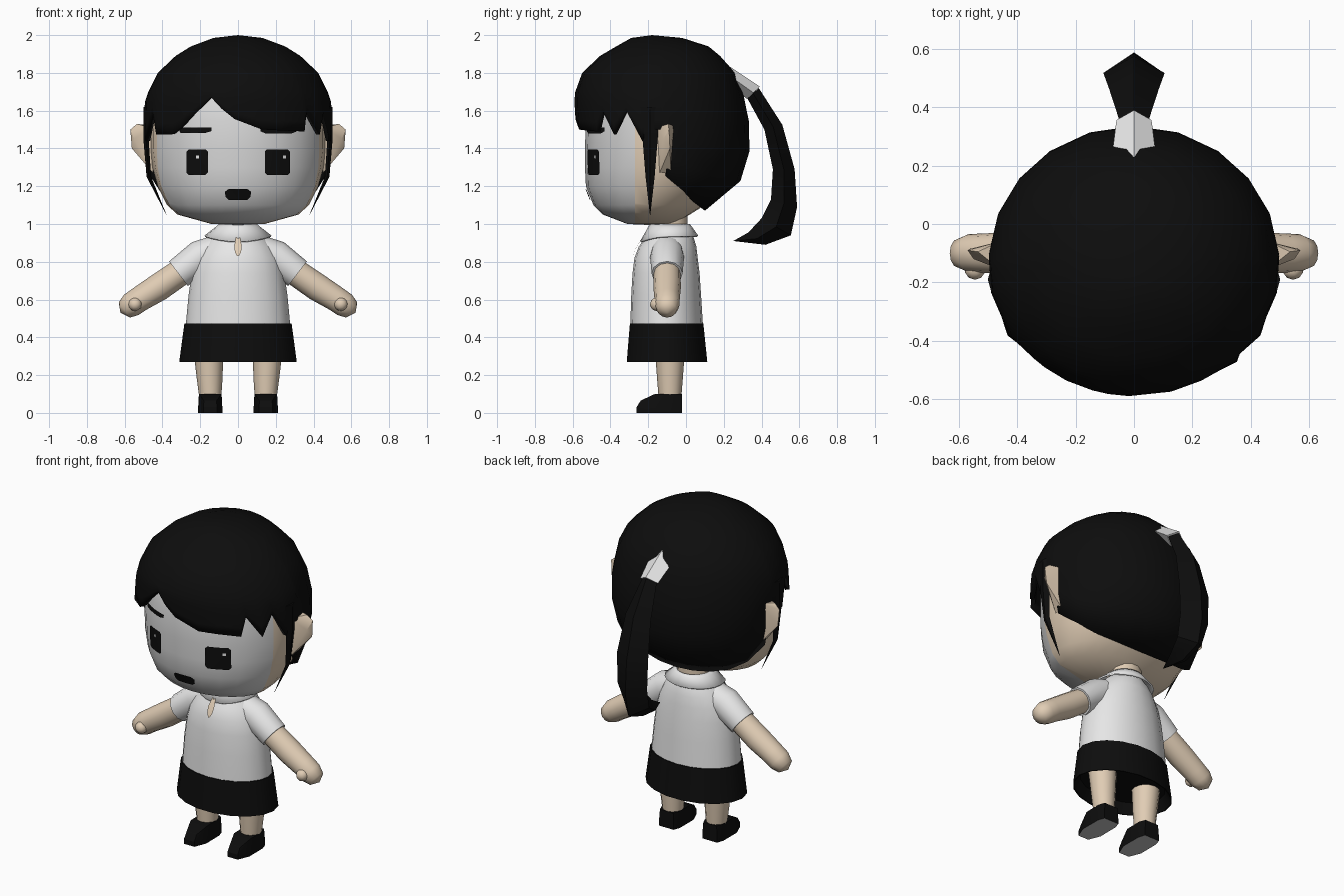
import bpy, bmesh, math
from math import sin, cos, radians, pi
from mathutils import Vector

if "Cube" in bpy.data.objects:
    bpy.data.objects.remove(bpy.data.objects["Cube"])


def material(name, rgb):
    m = bpy.data.materials.new(name)
    m.diffuse_color = (*rgb, 1)
    m.use_nodes = True
    m.node_tree.nodes["Principled BSDF"].inputs["Base Color"].default_value = m.diffuse_color
    return m


BLACK = material("black", (0.004, 0.004, 0.004))
SKIN = material("skin", (0.75, 0.61, 0.46))
FACE = material("pale face", (0.67, 0.67, 0.67))
WHITE = material("white cloth", (0.8, 0.8, 0.8))
SOLE = material("grey sole", (0.55, 0.55, 0.55))


def finish(name, bm, mats, angle=40, recalc=True):
    if recalc:
        bmesh.ops.remove_doubles(bm, verts=bm.verts, dist=1e-5)
        bmesh.ops.recalc_face_normals(bm, faces=bm.faces)
    me = bpy.data.meshes.new(name)
    bm.to_mesh(me)
    bm.free()
    ob = bpy.data.objects.new(name, me)
    bpy.context.collection.objects.link(ob)
    for m in mats:
        me.materials.append(m)
    bpy.ops.object.select_all(action='DESELECT')
    ob.select_set(True)
    bpy.context.view_layer.objects.active = ob
    if angle:
        bpy.ops.object.shade_smooth_by_angle(angle=radians(angle))
    return ob


def loft(rings, closed=True, caps=True):
    bm = bmesh.new()
    vs = [[bm.verts.new(p) for p in r] for r in rings]
    n = len(rings[0])
    for a, b in zip(vs, vs[1:]):
        for i in range(n if closed else n - 1):
            j = (i + 1) % n
            bm.faces.new((a[i], a[j], b[j], b[i]))
    if caps:
        bm.faces.new(vs[0][::-1])
        bm.faces.new(vs[-1])
    return bm


def hull(points):
    bm = bmesh.new()
    for p in points:
        bm.verts.new(p)
    bmesh.ops.convex_hull(bm, input=bm.verts)
    return bm


# Profiles: height, half width, front y, back y
HEAD = [(0.995, 0, -0.2, -0.2), (1.0, .14, -.31, -.06), (1.05, .32, -.44, .02), (1.1, .375, -.49, .1),
        (1.2, .425, -.53, .2), (1.3, .453, -.535, .25), (1.4, .465, -.535, .29), (1.55, .465, -.53, .3),
        (1.7, .44, -.48, .25), (1.82, .34, -.36, .12), (1.9, 0, -.12, -.12)]
HAIR = [(1.05, .35, -.45, .06), (1.07, .36, -.46, .1), (1.15, .43, -.52, .23), (1.23, .458, -.545, .29),
        (1.365, .488, -.565, .335), (1.47, .497, -.58, .34), (1.63, .497, -.59, .325), (1.69, .48, -.59, .305),
        (1.8, .425, -.55, .26), (1.89, .33, -.455, .18), (1.94, .25, -.37, .12), (1.985, .13, -.29, -.02),
        (2.0, 0, -.18, -.18)]
SHIRT = [(.46, .277, -.295, .09), (.62, .262, -.29, .08), (.74, .245, -.283, .072), (.82, .225, -.273, .062),
         (.88, .19, -.25, .055), (.93, .15, -.215, .04), (.98, .1, -.185, .015)]
SKIRT = [(.33, .27, -.28, .08), (.27, .305, -.31, .11), (.27, .311, -.317, .116), (.472, .284, -.3, .095),
         (.472, .25, -.26, .06)]


def row_at(table, z):
    for a, b in zip(table, table[1:]):
        if a[0] <= z <= b[0]:
            t = (z - a[0]) / (b[0] - a[0])
            return [p + (q - p) * t for p, q in zip(a, b)]
    return table[-1] if z > table[-1][0] else table[0]


def on_row(row, ang, out=0.0):
    z, w, f, b = row
    return Vector(((w + out) * cos(ang), (f + b) / 2 + ((b - f) / 2 + out) * sin(ang), z))


def rings(table, n):
    return [[on_row(r, 2 * pi * i / n) for i in range(n)] for r in table]


def patch(name, rows, mat, table=HEAD, lift=0.006, cols=5):
    # thin plate laid on the front of a profile; rows are z, x0, x1 from low to high
    grid = []
    for z, x0, x1 in rows:
        _, w, f, b = row_at(table, z)
        xs = [x0 + (x1 - x0) * i / (cols - 1) for i in range(cols)]
        grid.append([(x, (f + b) / 2 - (b - f) / 2 * math.sqrt(1 - (x / w) ** 2) - lift, z) for x in xs])
    return finish(name, loft(grid, False, False), [mat], 40, False)


# Head with pale front
bm = loft(rings(HEAD, 24), caps=False)
bmesh.ops.bisect_plane(bm, geom=bm.verts[:] + bm.edges[:] + bm.faces[:], plane_co=(0, -.27, 0), plane_no=(0, 1, 0))
for f in bm.faces:
    f.material_index = 1 if f.calc_center_median().y < -.27 else 0
finish("head", bm, [SKIN, FACE], 60)

# Face features
for x0, x1, spark, side in ((-.272, -.16, -.215, "left"), (.142, .275, .245, "right")):
    patch(side + "_eye", [(1.26, x0 + .012, x1 - .012), (1.272, x0, x1), (1.383, x0, x1),
                          (1.395, x0 + .012, x1 - .012)], BLACK)
    patch(side + "_eye_glint", [(1.347, spark - .008, spark + .008), (1.363, spark - .008, spark + .008)],
          WHITE, lift=.0095, cols=2)
patch("left_brow", [(1.483, -.305, -.17), (1.492, -.31, -.14), (1.51, -.3, -.14)], BLACK)
patch("right_brow", [(1.478, .15, .28), (1.49, .12, .31), (1.51, .12, .31)], BLACK)
patch("mouth", [(1.128, -.05, .05), (1.143, -.065, .065), (1.17, -.07, .07), (1.185, -.05, .05)], BLACK, lift=.008)

# Hair cap: angle, lower edge height, outward flare
fringe = [(-135, 1.475, 0), (-128, 1.51, 0), (-118, 1.585, 0), (-107, 1.67, 0), (-100, 1.61, 0), (-92, 1.555, 0),
          (-75, 1.5, 0), (-62, 1.495, 0), (-47, 1.49, .02), (-43, 1.6, 0)]
side = [(-33, 1.475, .02), (-24, 1.6, 0), (-14, 1.44, .01), (-9, 1.5, 0), (0, 1.5, 0), (3, 1.25, 0), (20, 1.17, 0),
        (37, 1.115, 0), (54, 1.09, 0), (72, 1.075, 0)]
columns = fringe + side + [(90, 1.07, 0)] + [(180 - a, z, o) for a, z, o in reversed(side)]
levels = [2.0, 1.985, 1.94, 1.89, 1.8, 1.7]
shell = []
for k in range(10):
    ring = []
    for a, low, out in columns:
        t = max(0, k - 5) / 4
        z = levels[k] if k < 6 else 1.7 + (low - 1.7) * t
        ring.append(on_row(row_at(HAIR, z), radians(a), out * t))
    shell.append(ring)
hair = finish("hair_cap", loft(shell, caps=False), [BLACK], 40)
mod = hair.modifiers.new("thickness", 'SOLIDIFY')
mod.thickness = .025
mod.offset = -1


def diamonds(sections):
    # four-sided rings from outer (y, z), inner (y, z) and half width
    out = []
    for oy, oz, iy, iz, w in sections:
        my, mz = (oy + iy) / 2, (oz + iz) / 2
        out.append([(0, oy, oz), (w, my, mz), (0, iy, iz), (-w, my, mz)])
    return out


# Ponytail and its band
finish("ponytail", loft(diamonds([(.385, 1.72, .325, 1.665, .05), (.51, 1.525, .415, 1.5, .085),
                                  (.575, 1.29, .46, 1.29, .105), (.588, 1.09, .45, 1.13, .1),
                                  (.555, .94, .4, 1.03, .085), (.42, .89, .33, .955, .055),
                                  (.25, .91, .25, .91, 0)])), [BLACK], 30)
finish("hair_band", loft(diamonds([(.23, 1.835, .25, 1.72, .075), (.39, 1.728, .323, 1.662, .06)])), [WHITE], 0)

# Torso
finish("shirt", loft(rings(SHIRT, 20)), [WHITE], 60)
finish("skirt", loft(rings(SKIRT, 18)), [BLACK], 40)
finish("neck", loft(rings([(.93, .1, -.18, .01), (1.07, .1, -.18, .01)], 14)), [SKIN], 40)
collar_rings = rings([(1.0, .103, -.19, .02), (.985, .118, -.2, .032), (.938, .178, -.243, .065)], 20)
for p in collar_rings[-1]:
    p.z -= .03 * max(0, (-p.y - .09) / .153) ** 2
collar = finish("collar", loft(collar_rings, caps=False), [WHITE], 50)
mod = collar.modifiers.new("thickness", 'SOLIDIFY')
mod.thickness = .01
patch("neck_opening", [(.83, -.004, .004), (.85, -.016, .016), (.885, -.02, .02), (.94, -.008, .008)],
      SKIN, SHIRT, .014, 3)


def tube(path, s, n=12, y=-.1):
    # round limb along x, z, radius points
    out = []
    for i, (x, z, r) in enumerate(path):
        a, b = path[max(0, i - 1)], path[min(len(path) - 1, i + 1)]
        t = Vector((b[0] - a[0], b[1] - a[1])).normalized()
        out.append([(s * (x - t.y * r * cos(q)), y + r * sin(q), z + t.x * r * cos(q))
                    for q in (2 * pi * k / n for k in range(n))])
    return loft(out)


for s, label in ((-1, "left"), (1, "right")):
    # Arms
    finish(label + "_sleeve", tube([(.07, .875, .08), (.2, .825, .09), (.315, .737, .082)], s), [WHITE], 50)
    finish(label + "_arm", tube([(.26, .775, .07), (.42, .665, .073), (.52, .603, .067), (.565, .572, .066),
                                 (.602, .545, .05), (.622, .53, 0)], s), [SKIN], 60)
    bm = bmesh.new()
    bmesh.ops.create_icosphere(bm, subdivisions=2, radius=.036)
    bmesh.ops.translate(bm, verts=bm.verts, vec=(s * .545, -.155, .575))
    finish(label + "_thumb", bm, [SKIN], 60)

    # Ears and side locks
    finish(label + "_ear", hull([(s * x, y, z) for x, y, z in (
        (.57, -.09, 1.5), (.562, -.085, 1.4), (.535, -.095, 1.53), (.55, -.12, 1.45), (.46, -.155, 1.51),
        (.46, -.06, 1.52), (.45, -.14, 1.27), (.45, -.08, 1.27))]), [SKIN], 30)
    lock = [(.487, 1.62, .05, .014), (.487, 1.45, .04, .014), (.472, 1.25, .024, .012), (.375, 1.04, 0, 0)]
    finish(label + "_side_lock", loft([[(s * (x + t), -.19, z), (s * x, -.19 + w, z), (s * (x - t), -.19, z),
                                        (s * x, -.19 - w, z)] for x, z, w, t in lock]), [BLACK], 30)

    # Legs
    legs = [[(s * cx + rx * cos(q), -.085 + ry * sin(q), z) for q in (2 * pi * k / 12 for k in range(12))]
            for z, cx, rx, ry in ((.08, .147, .058, .06), (.18, .15, .068, .068), (.34, .157, .08, .08))]
    finish(label + "_leg", loft(legs), [SKIN], 50)

    # Shoes with grey soles
    plan = [(-.05, -.02), (.05, -.02), (.063, -.06), (.064, -.19), (.035, -.262), (-.035, -.262), (-.064, -.19),
            (-.063, -.06)]
    top = [(-.045, -.022), (.045, -.022), (.06, -.06), (.058, -.165), (-.058, -.165), (-.06, -.06)]
    pts = [(s * .147 + x, y, z) for x, y in plan for z in (0, .03)]
    pts += [(s * .147 + x, y, .1) for x, y in top]
    pts += [(s * .147 + x, -.24, .065) for x in (-.034, .034)]
    bm = hull(pts)
    bm.normal_update()
    for f in bm.faces:
        f.material_index = 1 if f.calc_center_median().z < .005 else 0
    finish(label + "_shoe", bm, [BLACK, SOLE], 30)
